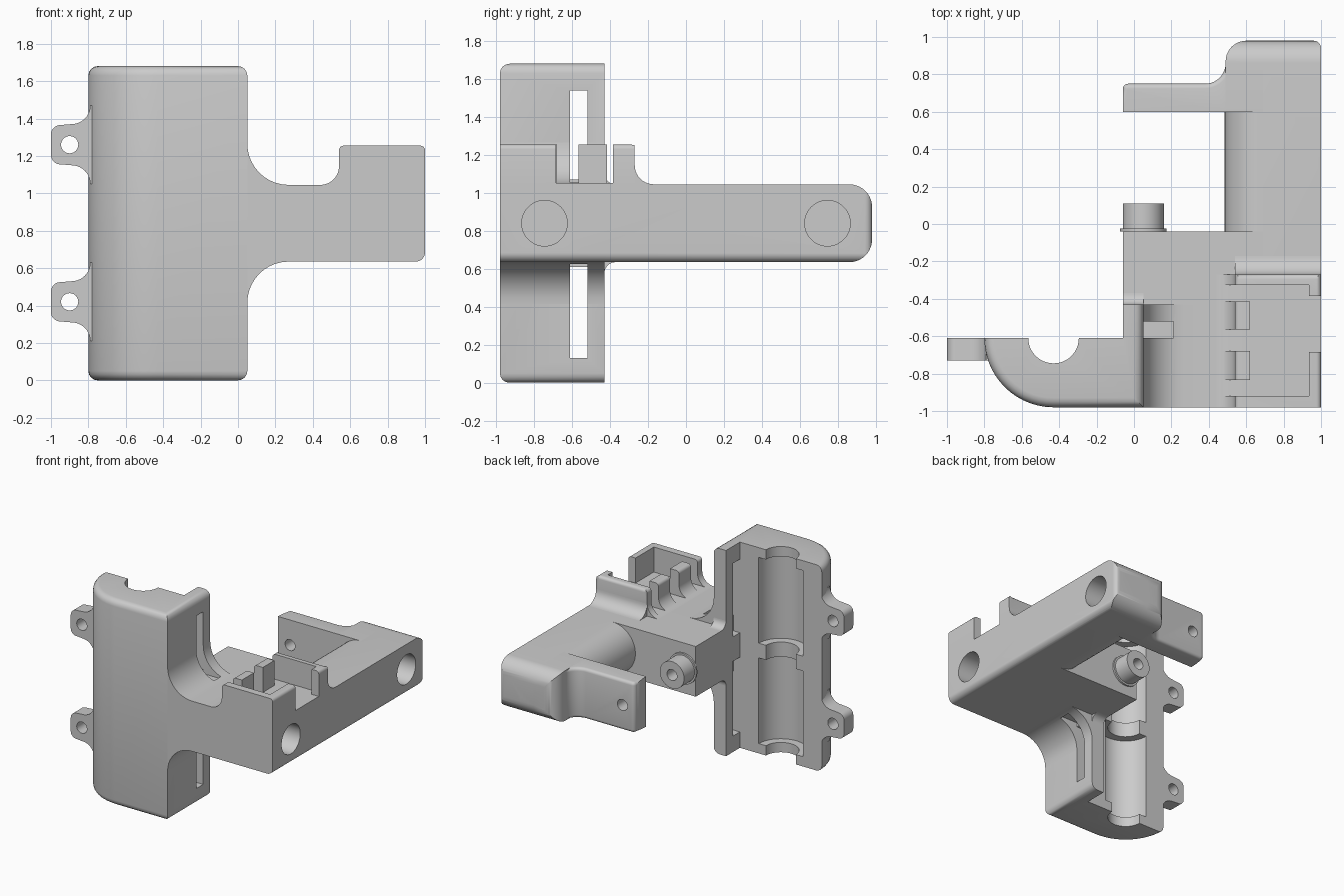
import bpy, bmesh, math

cube = bpy.data.objects.get("Cube")
if cube:
    bpy.data.objects.remove(cube, do_unlink=True)

grey = bpy.data.materials.new("plain grey")
grey.use_nodes = True
GREY = (0.6, 0.6, 0.6, 1)
grey.diffuse_color = GREY
grey.node_tree.nodes["Principled BSDF"].inputs["Base Color"].default_value = GREY
parts = []


def arc(cx, cy, r, a0, a1, n=10):
    steps = [math.radians(a0 + (a1 - a0) * i / n) for i in range(n + 1)]
    return [(cx + r * math.cos(a), cy + r * math.sin(a)) for a in steps]


def prism(name, axis, pts, lo, hi, bevel=0, pick=None):
    """Extrude a 2D profile along an axis, optionally rounding picked edges."""
    place = {"x": lambda p, t: (t, p[0], p[1]),
             "y": lambda p, t: (p[0], t, p[1]),
             "z": lambda p, t: (p[0], p[1], t)}[axis]
    bm = bmesh.new()
    low = [bm.verts.new(place(p, lo)) for p in pts]
    high = [bm.verts.new(place(p, hi)) for p in pts]
    bm.faces.new(low)
    bm.faces.new(high)
    for i in range(len(pts)):
        j = (i + 1) % len(pts)
        bm.faces.new((low[i], low[j], high[j], high[i]))
    bmesh.ops.recalc_face_normals(bm, faces=bm.faces)
    if bevel:
        edges = [e for e in bm.edges
                 if pick((e.verts[0].co + e.verts[1].co) / 2, e.verts[0].co - e.verts[1].co)]
        bmesh.ops.bevel(bm, geom=edges, offset=bevel, segments=4, profile=0.5, affect='EDGES')
    mesh = bpy.data.meshes.new(name)
    bm.to_mesh(mesh)
    bm.free()
    mesh.materials.append(grey)
    ob = bpy.data.objects.new(name, mesh)
    bpy.context.collection.objects.link(ob)
    parts.append(ob)
    return ob


def box(name, x0, x1, y0, y1, z0, z1):
    return prism(name, "z", [(x0, y0), (x1, y0), (x1, y1), (x0, y1)], z0, z1)


def rod(name, axis, cx, cy, r, lo, hi):
    return prism(name, axis, arc(cx, cy, r, 0, 352.5, 47), lo, hi)


def combine(target, tool, mode='DIFFERENCE'):
    mod = target.modifiers.new("cut", 'BOOLEAN')
    mod.operation, mod.solver, mod.object = mode, 'EXACT', tool
    bpy.context.view_layer.objects.active = target
    bpy.ops.object.modifier_apply(modifier=mod.name)
    parts.remove(tool)
    bpy.data.objects.remove(tool, do_unlink=True)


BOTTOM, TOP, MID = 0.635, 1.045, 0.84
FRONT, HEIGHT = -0.98, 1.68

# Bearing holder with a rounded front corner and a raised side wall
outline = arc(-0.43, -0.61, 0.37, 180, 270, 14) + [
    (0.05, FRONT), (0.05, -0.43), (-0.06, -0.43), (-0.06, -0.61)]
holder = prism("bearing_holder", "z", outline, 0, HEIGHT, 0.05,
               lambda m, d: abs(d.z) < 0.01 and (m.y < -0.62 and m.x < 0.04 or m.x > 0.04))
combine(holder, rod("bore", "z", -0.43, -0.61, 0.135, -0.1, 1.8))
for z0, z1 in ((0.08, 0.78), (0.9, 1.6)):
    combine(holder, rod("bearing_pocket", "z", -0.43, -0.61, 0.2, z0, z1))
for z0, z1 in ((0.13, 0.74), (0.94, 1.54)):
    combine(holder, box("wall_slot", -0.2, 0.0, -0.61, -0.52, z0, z1))
for z0, z1 in ((0.13, 0.61), (1.07, 1.54)):
    combine(holder, box("wall_slot", -0.2, 0.3, -0.61, -0.52, z0, z1))

# Screw ears
for name, z in (("lower_ear", 0.42), ("upper_ear", 1.26)):
    ear = prism(name, "y", [(-0.74, z + 0.21)] + arc(-0.89, z + 0.21, 0.1, 0, -90)
                + arc(-0.95, z + 0.055, 0.05, 90, 180) + arc(-0.95, z - 0.055, 0.05, 180, 270)
                + arc(-0.89, z - 0.21, 0.1, 90, 0) + [(-0.74, z - 0.21)], -0.73, -0.61)
    combine(ear, rod("ear_hole", "y", -0.9, z, 0.046, -1, 0))

# Arm root with large fillets against the holder
arm = prism("arm_root", "y", arc(0.27, TOP + 0.22, 0.22, 180, 270)
            + [(0.69, TOP), (0.69, BOTTOM)]
            + arc(0.27, BOTTOM - 0.22, 0.22, 90, 180), FRONT, -0.43)
for z0, z1 in ((0.13, BOTTOM + 0.01), (TOP - 0.01, 1.54)):
    combine(arm, box("fillet_slot", 0, 0.21, -0.61, -0.52, z0, z1))
combine(arm, rod("rod_hole", "x", -0.745, MID, 0.12, 0.6, 1.2))

# Small fillets behind the side wall
for name, z, s in (("upper_wall_fillet", TOP, 1), ("lower_wall_fillet", BOTTOM, -1)):
    prism(name, "x", [(-0.43, z)] + [(y, z + s * h) for y, h in arc(-0.37, 0.06, 0.06, 180, 270)],
          -0.06, 0.05)

# Idler mount and its hollow axle boss
mount = box("idler_mount", -0.06, 0.69, -0.43, -0.04, BOTTOM, TOP)
boss = rod("idler_boss", "y", 0.05, MID, 0.11, -0.04, 0.11)
collar = rod("idler_collar", "y", 0.05, MID, 0.125, -0.04, -0.025)
for part in (mount, boss, collar):
    combine(part, rod("axle_hole", "y", 0.05, MID, 0.045, -0.3, 0.3))

# Long side rail, rounded at the rear end and along the lower outer edge
rail = prism("side_rail", "y", [(0.69, TOP), (0.69, BOTTOM)]
             + arc(0.95, BOTTOM + 0.05, 0.05, 270, 360) + [(1, TOP)], FRONT, 0.98)
end_side = [(-1.1, BOTTOM - 0.0), (-1.1, TOP)] + arc(0.86, TOP - 0.12, 0.12, 90, 0) \
    + arc(0.86, BOTTOM + 0.12, 0.12, 0, -90)
combine(rail, prism("end_rounding", "x", end_side, 0.3, 1.3), 'INTERSECT')
plan = [(0.6, -1.2), (1, -1.2)] + arc(0.96, 0.94, 0.04, 0, 90) + [(0.6, 0.98)]
combine(rail, prism("plan_rounding", "z", plan, 0.4, 1.3), 'INTERSECT')
for y in (-0.745, 0.745):
    combine(rail, rod("rod_hole", "x", y, MID, 0.12, 0.6, 1.2))

# Round inner face of the rail
prism("rail_round", "y", arc(0.69, MID, 0.205, 90, 270, 24), -0.04, 0.6)

# Rear block inner half and the idler tab
block = prism("rear_block", "z", [(0.69, 0.6), (0.69, 0.98)]
              + arc(0.6, 0.87, 0.11, 90, 180) + [(0.49, 0.6)], BOTTOM, TOP)
combine(block, prism("end_rounding", "x", end_side, 0.3, 1.3), 'INTERSECT')
combine(block, rod("rod_hole", "x", 0.745, MID, 0.12, 0.6, 1.2))
tab = prism("idler_tab", "z", [(0.49, 0.6), (0.49, 0.86)]
            + arc(0.38, 0.86, 0.11, 0, -90) + arc(-0.03, 0.72, 0.03, 90, 180)
            + [(-0.06, 0.6)], BOTTOM, TOP, 0.025,
            lambda m, d: abs(d.z) < 0.01 and m.y > 0.7 and m.x < 0.488)
combine(tab, rod("tab_hole", "y", 0.05, MID, 0.045, 0.4, 0.9))

# Switch box on top of the arm, with slots and an open outer side
LID = 1.255
switch_box = prism("switch_box", "y", arc(0.44, TOP + 0.1, 0.1, 270, 360)
                   + arc(0.565, LID - 0.025, 0.025, 180, 90, 5)
                   + arc(0.975, LID - 0.025, 0.025, 90, 0, 5) + [(1, TOP)], FRONT, -0.27,
                   0.025, lambda m, d: m.y > -0.3 and m.z > LID - 0.001)
combine(switch_box, box("pocket", 0.62, 0.935, -0.92, -0.325, TOP + 0.006, 1.4))
combine(switch_box, box("outer_gap", 0.9, 1.1, -0.685, -0.385, TOP + 0.006, 1.4))
for y0, y1 in ((-0.92, -0.835), (-0.68, -0.565), (-0.415, -0.325)):
    combine(switch_box, box("side_slot", 0.4, 0.7, y0, y1, TOP + 0.006, 1.4))
prism("switch_box_fillet", "x", [(-0.27, TOP)] + arc(-0.17, TOP + 0.1, 0.1, 180, 270), 0.54, 1)

# Smooth shading on curved faces only
for ob in parts:
    bpy.ops.object.select_all(action='DESELECT')
    ob.select_set(True)
    bpy.context.view_layer.objects.active = ob
    bpy.ops.object.shade_smooth_by_angle(angle=math.radians(32))
